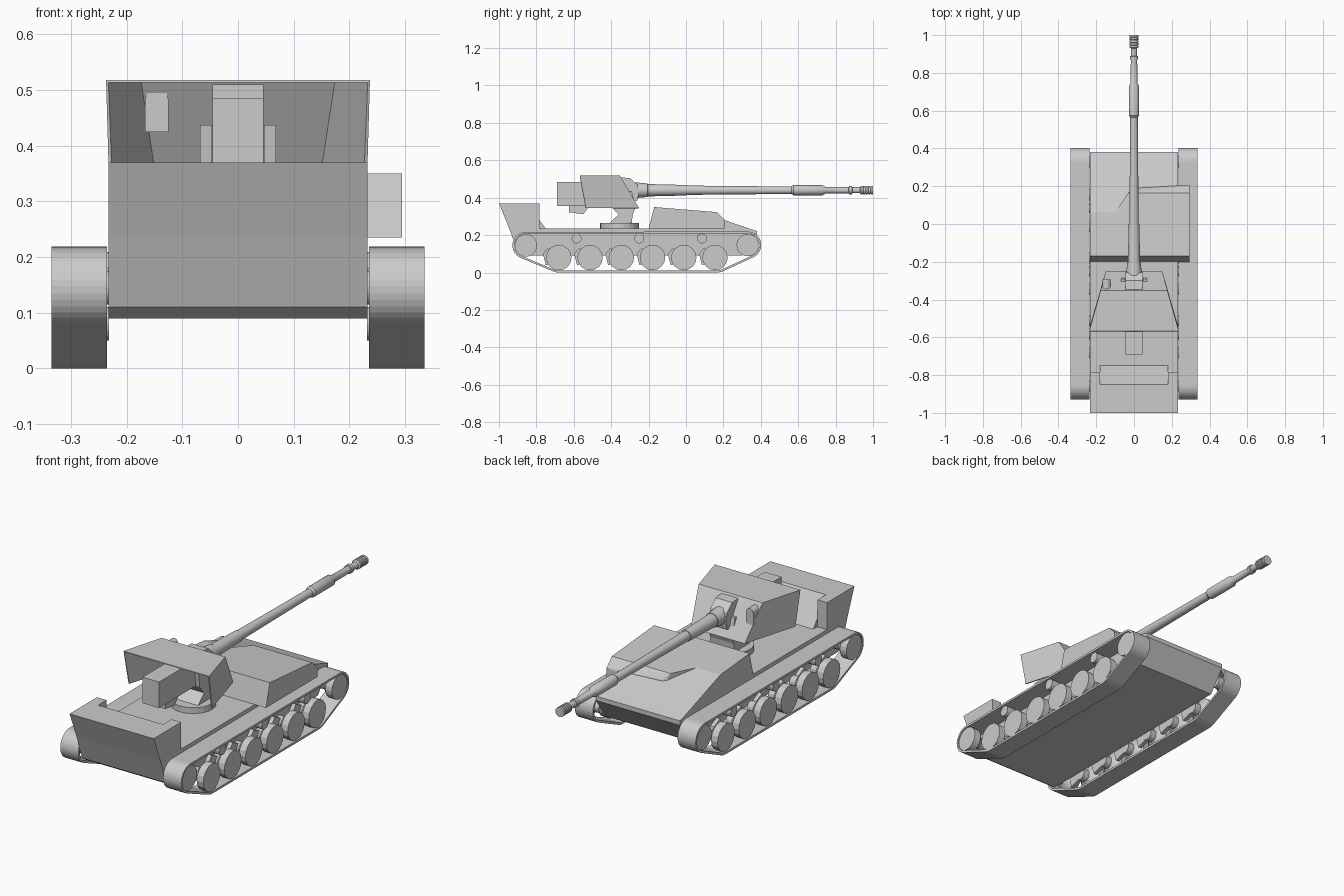
import bpy, bmesh
from math import sin, cos, pi, atan2, asin, hypot
from mathutils import Vector

if "Cube" in bpy.data.objects:
    bpy.data.objects.remove(bpy.data.objects["Cube"])


def make(name, verts, faces, smooth=False):
    me = bpy.data.meshes.new(name)
    me.from_pydata(verts, [], faces)
    bm = bmesh.new()
    bm.from_mesh(me)
    bmesh.ops.recalc_face_normals(bm, faces=bm.faces)
    bm.to_mesh(me)
    bm.free()
    ob = bpy.data.objects.new(name, me)
    bpy.context.collection.objects.link(ob)
    if smooth:
        bpy.ops.object.select_all(action='DESELECT')
        ob.select_set(True)
        bpy.context.view_layer.objects.active = ob
        bpy.ops.object.shade_smooth_by_angle(angle=0.6)
    return ob


def prism(name, yz, x0, x1):
    """Side profile extruded across x."""
    n = len(yz)
    verts = [(x, y, z) for x in (x0, x1) for y, z in yz]
    faces = [(i, (i + 1) % n, n + (i + 1) % n, n + i) for i in range(n)]
    return make(name, verts, faces + [tuple(range(n)), tuple(range(n, 2 * n))])


def rect(y0, y1, z0, z1):
    return [(y0, z0), (y1, z0), (y1, z1), (y0, z1)]


def lathe(name, prof, axis, loc, sides, smooth=False):
    """Turned part: prof holds (position along axis, radius)."""
    verts, faces = [], []
    for a, r in prof:
        for k in range(sides):
            u, v = r * cos(2 * pi * k / sides), r * sin(2 * pi * k / sides)
            p = {'x': (a, u, v), 'y': (u, a, v), 'z': (u, v, a)}[axis]
            verts.append(Vector(p) + Vector(loc))
    for i in range(len(prof) - 1):
        for k in range(sides):
            k2 = (k + 1) % sides
            faces.append((i * sides + k, i * sides + k2, (i + 1) * sides + k2, (i + 1) * sides + k))
    faces += [tuple(range(sides)), tuple(range(len(verts) - sides, len(verts)))]
    return make(name, verts, faces, smooth)


# Hull, casemate with sloping front, and rear bin
W = 0.233
prism("lower_hull", [(-.945, .235), (-.9, .11), (-.87, .09), (.3, .09), (.38, .2), (.38, .222), (.335, .236)], -W, W)
prism("casemate", [(-.2, .234), (-.17, .35), (.06, .331), (.335, .236)], -W, W)
prism("rear_bin", [(-1, .37), (-.85, .37), (-.75, .235), (-.945, .235)], -.18, .18)
for s, side in ((1, "right"), (-1, "left")):
    prism("rear_bin_arm_" + side, [(-1, .37), (-.783, .37), (-.783, .235), (-.945, .235)], s * .18, s * W)

# Raised driver compartment overhanging the right track
pts = [(-.1, -.17, .35), (.295, -.17, .35), (-.1, .06, .331), (-.03, .165, .323), (.295, .165, .323),
       (0, .188, .292), (.295, .207, .28), (.295, .207, .235), (0, .2, .235), (.295, -.2, .235), (-.1, -.2, .235)]
bay = make("driver_compartment", pts, [])
bm = bmesh.new()
bm.from_mesh(bay.data)
bmesh.ops.convex_hull(bm, input=bm.verts)
bm.to_mesh(bay.data)
bm.free()

# Track loop: arcs round four circles (y, z, radius) joined by tangents
circles = [(.165, .08, .08), (.33, .147, .072), (-.856, .145, .072), (-.68, .08, .08)]
tangents = []
for a, b in zip(circles, circles[1:] + circles[:1]):
    dy, dz = b[0] - a[0], b[1] - a[1]
    tangents.append(atan2(dz, dy) - pi / 2 + asin((a[2] - b[2]) / hypot(dy, dz)))
outer, inner = [], []
for i, (cy, cz, r) in enumerate(circles):
    span = (tangents[i] - tangents[i - 1]) % (2 * pi)
    steps = max(2, int(span / 0.17))
    for k in range(steps + 1):
        t = tangents[i - 1] + span * k / steps
        outer.append((cy + r * cos(t), cz + r * sin(t)))
        inner.append((cy + (r - .011) * cos(t), cz + (r - .011) * sin(t)))

for s, side in ((1, "right"), (-1, "left")):
    n = len(outer)
    verts = [(s * x, y, z) for x in (.235, .335) for loop in (outer, inner) for y, z in loop]
    faces = []
    for i in range(n):
        j = (i + 1) % n
        for a, b in ((0, 1), (1, 3), (3, 2), (2, 0)):
            faces.append((a * n + i, a * n + j, b * n + j, b * n + i))
    make("track_" + side, verts, faces)
    # Road wheels with dished inner hub and trailing arms
    for k in range(6):
        y = -.68 + k * .167
        lathe(f"road_wheel_{side}_{k}", [(s * .232, .03), (s * .265, .03), (s * .295, .068), (s * .331, .068)],
              'x', (0, y, .08), 16)
        prism(f"suspension_arm_{side}_{k}", [(y - .085, .1), (y - .07, .04), (y, .06), (y, .1), (y - .06, .13)],
              s * .235, s * .255)
    # Return rollers, drive sprocket and idler
    for k, y in enumerate((-.585, -.25, .085)):
        lathe(f"return_roller_{side}_{k}", [(s * .232, .027), (s * .325, .027)], 'x', (0, y, .182), 12)
    for label, (y, z, r) in (("idler", circles[1]), ("sprocket", circles[2])):
        lathe(f"{label}_{side}", [(s * .232, .03), (s * .265, .03), (s * .295, r - .012), (s * .331, r - .012)],
              'x', (0, y, z), 20)

# Turntable and pedestal carrying the gun
lathe("turntable", [(.23, .105), (.265, .105)], 'z', (0, -.355, 0), 24)
prism("pedestal", [(-.41, .264), (-.29, .264), (-.285, .31), (-.265, .36), (-.4, .36), (-.38, .33), (-.36, .31)],
      -.065, .065)
for s, side in ((1, "right"), (-1, "left")):
    prism("trunnion_cheek_" + side, [(-.4, .35), (-.27, .35), (-.29, .437), (-.41, .437)], s * .047, s * .068)

# Breech, lower recoil housing and mantlet
prism("breech", rect(-.69, -.34, .355, .485), -.046, .046)
prism("recoil_housing", [(-.625, .355), (-.625, .322), (-.55, .312), (-.515, .355)], -.035, .035)
prism("mantlet", [(-.37, .36), (-.26, .385), (-.25, .43), (-.26, .47), (-.30, .505), (-.37, .51)], -.046, .046)

# Open-backed gun shield
v = [(s * x, y, z) for s in (1, -1) for x, y, z in
     ((.237, -.567, .518), (.177, -.353, .518), (.15, -.251, .345), (.232, -.535, .345))]
shield = make("gun_shield", v, [(0, 1, 5, 4), (1, 2, 6, 5), (0, 3, 2, 1), (4, 5, 6, 7)])
m = shield.modifiers.new("plate", 'SOLIDIFY')
m.thickness = .006

# Arched sight housing in the shield front
arch = [(-.167, .425), (-.125, .425)] + [(-.146 + .021 * cos(t * pi / 6), .483 + .021 * sin(t * pi / 6)) for t in range(7)]
n = len(arch)
make("sight_housing", [(x, y, z) for y in (-.345, -.295) for x, z in arch],
     [(i, (i + 1) % n, n + (i + 1) % n, n + i) for i in range(n)] + [tuple(range(n)), tuple(range(n, 2 * n))])

# Barrel with sleeve, fume extractor and ribbed muzzle brake
barrel = [(-.34, .042), (-.27, .042), (-.205, .036), (-.204, .033), (0, .028), (.001, .025), (.3, .022), (.565, .02),
          (.575, .027), (.73, .027), (.745, .018), (.87, .017), (.871, .022), (.888, .022), (.889, .016), (.93, .016)]
for k in range(5):
    y = .935 + k * .0135
    barrel += [(y, .024), (y + .009, .024), (y + .0095, .018), (y + .011, .018)]
barrel[-2:] = [(1.0, .024)]
lathe("gun_barrel", barrel, 'y', (0, 0, .44), 24, True)
